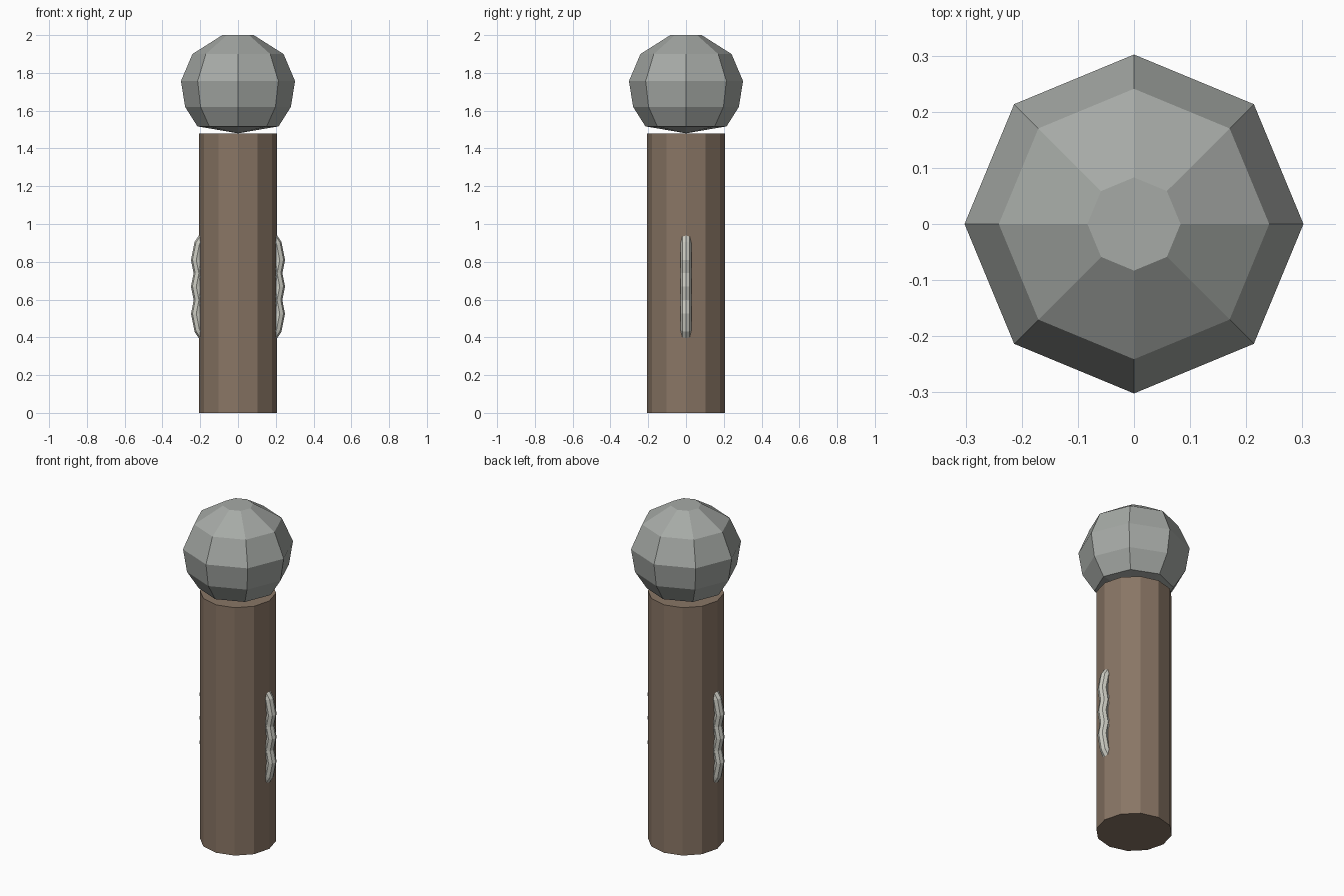
import bpy, bmesh
from math import pi, cos, sin

if "Cube" in bpy.data.objects:
    bpy.data.objects.remove(bpy.data.objects["Cube"])


def material(name, color):
    m = bpy.data.materials.new(name)
    m.diffuse_color = (*color, 1)
    m.use_nodes = True
    m.node_tree.nodes["Principled BSDF"].inputs["Base Color"].default_value = m.diffuse_color
    return m


wood = material("wood", (0.25, 0.18, 0.13))
stone = material("stone", (0.38, 0.40, 0.38))
steel = material("steel", (0.60, 0.60, 0.54))


def finish(name, mat):
    ob = bpy.context.object
    ob.name = name
    ob.data.materials.append(mat)
    return ob


# Twelve-sided post
bpy.ops.mesh.primitive_cylinder_add(vertices=12, radius=0.207, depth=1.48, location=(0, 0, 0.74))
finish("post", wood)

# Eight-sided rounded head: flat cap on top, shallow point resting on the post
profile = [(0.083, 2.0), (0.241, 1.9), (0.302, 1.757), (0.28, 1.62), (0.215, 1.517)]
bm = bmesh.new()
rings = [[bm.verts.new((r * cos(i * pi / 4), r * sin(i * pi / 4), z)) for i in range(8)]
         for r, z in profile]
tip = bm.verts.new((0, 0, 1.48))
bm.faces.new(rings[0])
for upper, lower in zip(rings, rings[1:]):
    for i in range(8):
        j = (i + 1) % 8
        bm.faces.new((upper[i], lower[i], lower[j], upper[j]))
for i in range(8):
    bm.faces.new((rings[-1][i], tip, rings[-1][(i + 1) % 8]))
bmesh.ops.recalc_face_normals(bm, faces=bm.faces)
mesh = bpy.data.meshes.new("head")
bm.to_mesh(mesh)
bm.free()
head = bpy.data.objects.new("head", mesh)
bpy.context.collection.objects.link(head)
mesh.materials.append(stone)

# Three upright rings set through the post, showing at both sides
for n, z in enumerate((0.525, 0.67, 0.81)):
    bpy.ops.mesh.primitive_torus_add(major_radius=0.221, minor_radius=0.028, major_segments=16,
                                     minor_segments=8, location=(0, 0, z), rotation=(pi / 2, 0, 0))
    finish(f"ring_{n + 1}", steel)
